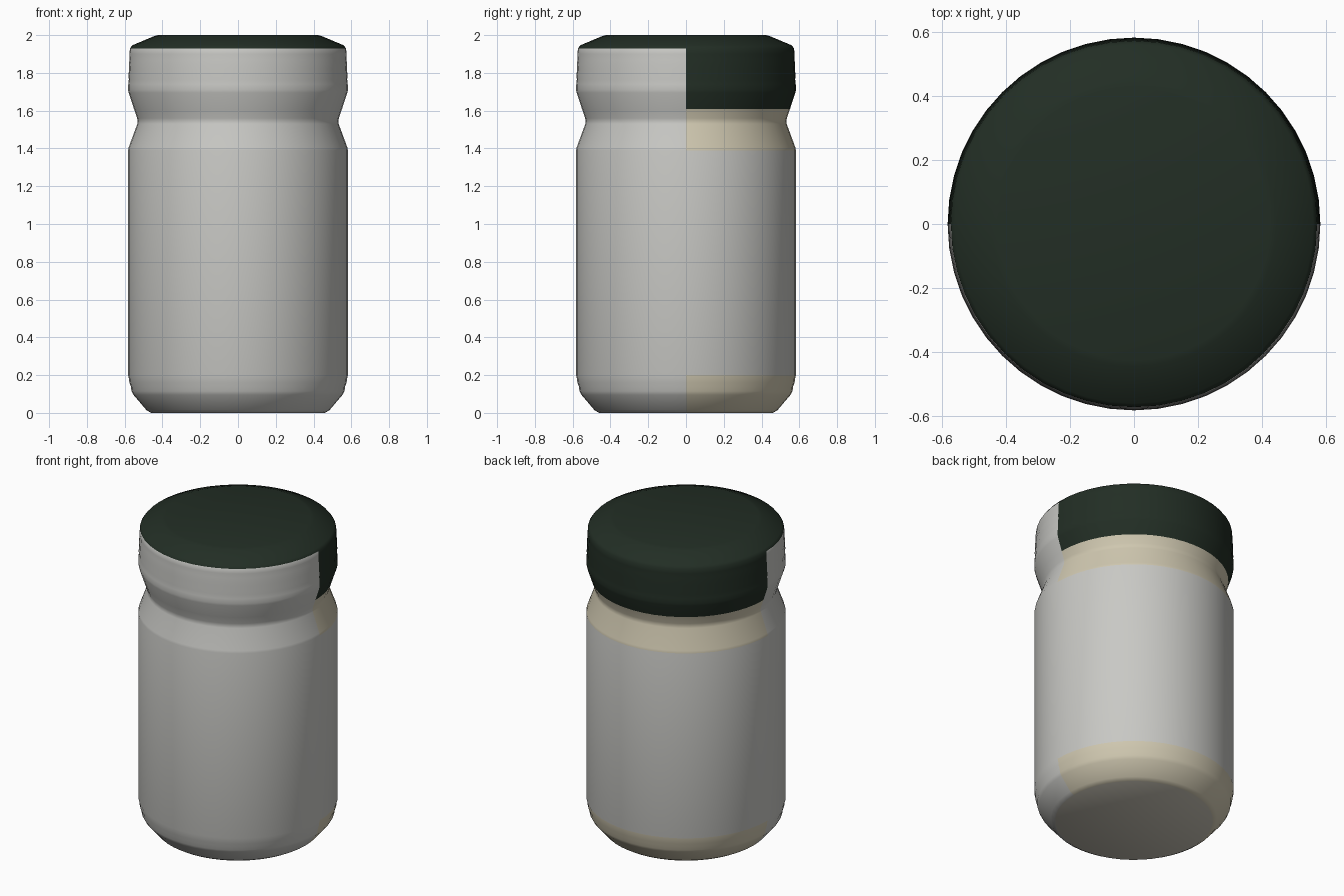
import bpy
import bmesh
import math

cube = bpy.data.objects.get("Cube")
if cube:
    bpy.data.objects.remove(cube, do_unlink=True)

SIDES = 48


def material(name, rgb):
    mat = bpy.data.materials.new(name)
    mat.use_nodes = True
    colour = (*rgb, 1.0)
    mat.diffuse_color = colour
    bsdf = next(n for n in mat.node_tree.nodes if n.type == 'BSDF_PRINCIPLED')
    bsdf.inputs["Base Color"].default_value = colour
    bsdf.inputs["Roughness"].default_value = 0.6
    return mat


GREY = material("light_grey", (0.58, 0.58, 0.555))
CREAM = material("cream", (0.62, 0.57, 0.43))
GREEN = material("dark_green", (0.016, 0.027, 0.018))
BASE = material("base_stone", (0.58, 0.55, 0.47))


def lathe(name, profile, mats, rule):
    """Spin a (radius, z) profile round z; radius 0 closes the end with a fan."""
    bm = bmesh.new()
    rings = []
    for r, z in profile:
        if r == 0:
            rings.append([bm.verts.new((0, 0, z))] * SIDES)
        else:
            rings.append([bm.verts.new((r * math.cos(a), r * math.sin(a), z))
                          for a in (2 * math.pi * i / SIDES for i in range(SIDES))])
    for low, high in zip(rings, rings[1:]):
        for i in range(SIDES):
            j = (i + 1) % SIDES
            corners = list(dict.fromkeys((low[i], low[j], high[j], high[i])))
            face = bm.faces.new(corners)
            face.smooth = True
            face.material_index = rule(face.calc_center_median())
    mesh = bpy.data.meshes.new(name)
    bm.to_mesh(mesh)
    bm.free()
    for m in mats:
        mesh.materials.append(m)
    mesh.set_sharp_from_angle(angle=math.radians(35))
    obj = bpy.data.objects.new(name, mesh)
    bpy.context.collection.objects.link(obj)
    return obj


# Jar: bevelled foot, faint ridges, straight wall, shoulder and waist
jar_profile = [(0, 0), (0.46, 0), (0.485, 0.015), (0.553, 0.095),
               (0.564, 0.115), (0.567, 0.14), (0.575, 0.16), (0.577, 0.18),
               (0.582, 0.2), (0.582, 1.39), (0.579, 1.405), (0.533, 1.53),
               (0.531, 1.545), (0.534, 1.56), (0.551, 1.61)]


def jar_rule(c):
    if c.z < 0.001:
        return 2                       # underside
    if c.y > 0 and (c.z < 0.2 or c.z > 1.39):
        return 1                       # bare foot and shoulder at the back
    return 0                           # label


lathe("jar_body", jar_profile, [GREY, CREAM, BASE], jar_rule)

# Lid: flared skirt, faint ridges, chamfered flat top
lid_profile = [(0.551, 1.61), (0.579, 1.695), (0.582, 1.71), (0.581, 1.74),
               (0.578, 1.765), (0.580, 1.79), (0.576, 1.82), (0.578, 1.845),
               (0.574, 1.87), (0.575, 1.9), (0.572, 1.93), (0.560, 1.946),
               (0.445, 1.994), (0.425, 2.0), (0, 2.0)]

# The front skirt is covered by the label; top and back stay green
lathe("jar_lid", lid_profile, [GREEN, GREY],
      lambda c: 1 if c.y < 0 and c.z < 1.93 else 0)
